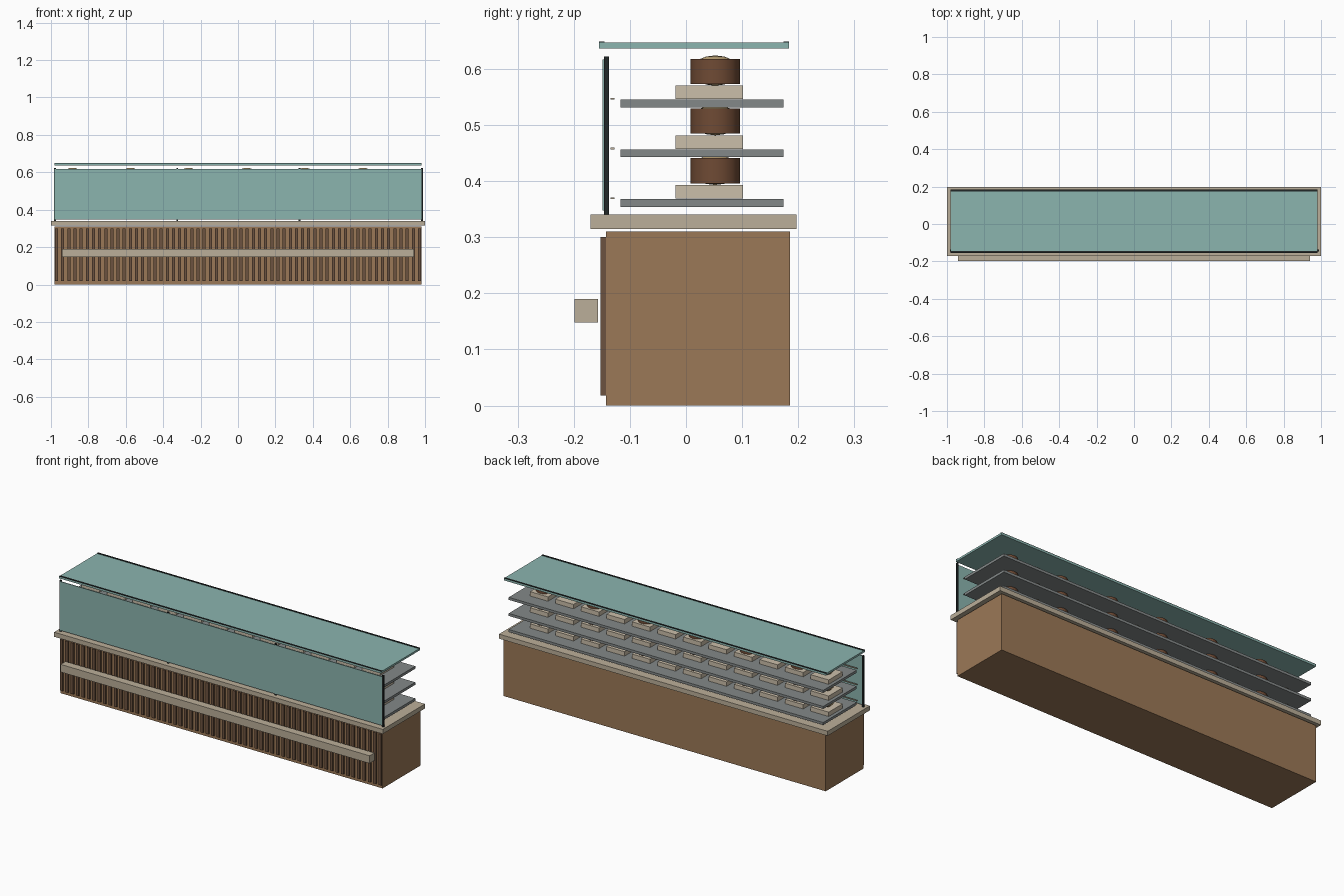
import bpy, math

if "Cube" in bpy.data.objects:
    bpy.data.objects.remove(bpy.data.objects["Cube"])


def material(name, r, g, b):
    m = bpy.data.materials.new(name)
    m.diffuse_color = (r, g, b, 1)
    m.use_nodes = True
    m.node_tree.nodes["Principled BSDF"].inputs["Base Color"].default_value = m.diffuse_color
    return m


WOOD = material("wood", 0.33, 0.19, 0.095)
DARK_WOOD = material("dark_wood", 0.15, 0.085, 0.05)
STONE = material("stone", 0.50, 0.43, 0.32)
GLASS = material("glass", 0.26, 0.46, 0.43)
BLACK = material("black_metal", 0.015, 0.02, 0.02)
SHELF = material("shelf_grey", 0.23, 0.25, 0.25)
TRAY = material("tray_cream", 0.60, 0.52, 0.40)
BROWN = material("brown_crust", 0.16, 0.07, 0.035)
GOLD = material("golden_crust", 0.55, 0.40, 0.20)


def box(name, x, y, z, mat):
    """Box from (min, max) pairs."""
    bpy.ops.mesh.primitive_cube_add(size=1, location=[(a + b) / 2 for a, b in (x, y, z)])
    o = bpy.context.object
    o.name = name
    o.scale = [b - a for a, b in (x, y, z)]
    o.data.materials.append(mat)
    return o


# Counter body, worktop and front rail
box("counter_body", (-0.98, 0.98), (-0.143, 0.185), (0, 0.31), WOOD)
box("worktop", (-1, 1), (-0.17, 0.197), (0.315, 0.34), STONE)
box("front_rail", (-0.94, 0.94), (-0.199, -0.157), (0.148, 0.19), STONE)

# Vertical slats on the front
SLATS = 60
for i in range(SLATS):
    x = -0.97 + 1.94 * i / (SLATS - 1)
    box("front_slat", (x - 0.008, x + 0.008), (-0.152, -0.143), (0.018, 0.30), DARK_WOOD)

# Front glass with posts behind it
box("front_glass", (-0.98, 0.98), (-0.149, -0.145), (0.348, 0.617), GLASS)
for i in range(4):
    x = -0.979 + 0.654 * i
    box("glass_post", (x - 0.005, x + 0.005), (-0.146, -0.137), (0.34, 0.622), BLACK)

# Glass lid with dark edge strips
box("lid_glass", (-0.98, 0.98), (-0.155, 0.184), (0.636, 0.647), GLASS)
for y in (-0.155, 0.174):
    box("lid_edge_strip", (-0.98, 0.98), (y, y + 0.01), (0.646, 0.649), BLACK)

# Shelves with label strips, trays and baked goods
for level in range(3):
    z = 0.354 + 0.0885 * level
    box("shelf", (-0.957, 0.957), (-0.117, 0.174), (z, z + 0.014), SHELF)
    box("label_strip", (-0.95, 0.95), (-0.135, -0.127), (z + 0.014, z + 0.017), STONE)
    for i in range(12):
        x = -0.885 + 0.1553 * i
        box("tray", (x - 0.055, x + 0.055), (-0.019, 0.102), (z + 0.015, z + 0.039), TRAY)
        if i % 2:
            bpy.ops.mesh.primitive_cylinder_add(
                vertices=16, radius=0.044, depth=0.045, location=(x, 0.052, z + 0.0645))
            o = bpy.context.object
            o.name = "round_cake"
            o.data.materials.append(BROWN)
        else:
            bpy.ops.mesh.primitive_uv_sphere_add(
                segments=16, ring_count=8, radius=1, location=(x, 0.052, z + 0.066))
            o = bpy.context.object
            o.name = "bun"
            o.scale = (0.044, 0.043, 0.027)
            o.data.materials.append(GOLD)
        bpy.ops.object.shade_smooth_by_angle(angle=math.radians(40))
